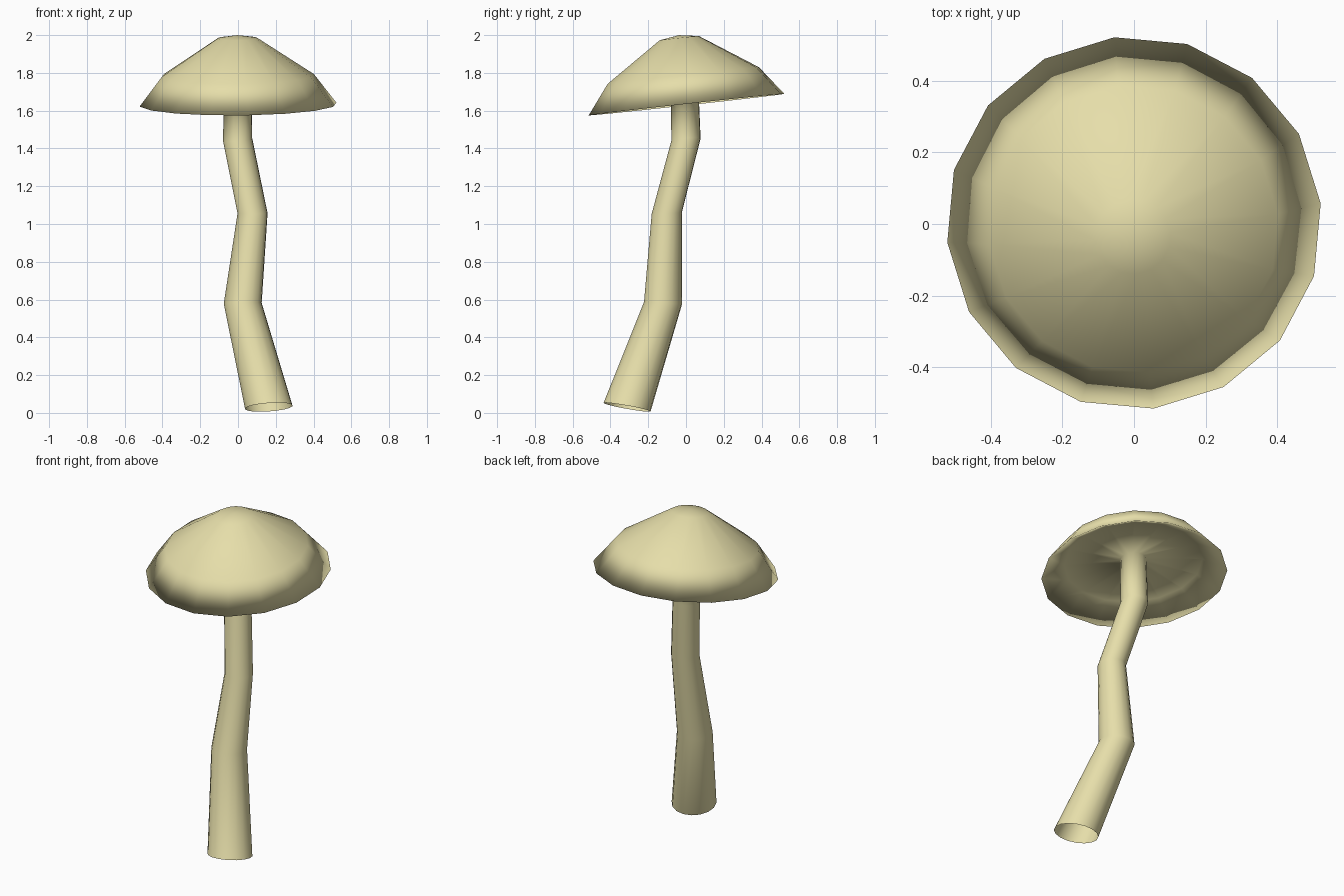
import bpy, bmesh, math
from mathutils import Vector

if "Cube" in bpy.data.objects:
    bpy.data.objects.remove(bpy.data.objects["Cube"])

SIDES = 16
PHASE = math.radians(6)

mat = bpy.data.materials.new("mushroom_cream")
mat.diffuse_color = (0.79, 0.73, 0.40, 1)
mat.use_nodes = True
mat.node_tree.nodes["Principled BSDF"].inputs["Base Color"].default_value = mat.diffuse_color


def ring(bm, centre, radius, normal):
    """Circle of vertices lying in the plane given by its normal."""
    q = Vector((0, 0, 1)).rotation_difference(Vector(normal))
    angles = [PHASE + 2 * math.pi * i / SIDES for i in range(SIDES)]
    return [bm.verts.new(Vector(centre) + q @ Vector((radius * math.cos(a), radius * math.sin(a), 0)))
            for a in angles]


def skin(bm, rings):
    """Quads between consecutive rings."""
    for a, b in zip(rings, rings[1:]):
        for i in range(SIDES):
            j = (i + 1) % SIDES
            bm.faces.new((a[i], a[j], b[j], b[i]))


# Tilted cap axis, starting at the rim centre
axis = Vector((-0.008, -0.11, 1)).normalized()
base = Vector((0, 0.003, 1.632))

# Crooked tapering stem, open at the foot: centre, radius, ring normal
stem = [
    ((0.163, -0.312, 0.030), 0.127, (-0.07, 0.18, 1)),
    ((0.025, -0.122, 0.580), 0.101, (-0.03, 0.07, 1)),
    ((0.077, -0.102, 1.057), 0.080, (0.0, -0.03, 1)),
    ((-0.002, 0.000, 1.447), 0.078, (-0.10, -0.08, 1)),
]
# Cap: from the stem top under the cap, out to the rim, up to the crown
profile = [(0.074, 0.10), (0.39, 0.085), (0.524, 0.0), (0.405, 0.155), (0.105, 0.354)]

bm = bmesh.new()
rings = [ring(bm, *s) for s in stem]
rings += [ring(bm, base + axis * h, r, axis) for r, h in profile]
skin(bm, rings)
crown = bm.verts.new(base + axis * 0.37)
for i in range(SIDES):
    bm.faces.new((rings[-1][i], rings[-1][(i + 1) % SIDES], crown))

me = bpy.data.meshes.new("mushroom")
bm.to_mesh(me)
bm.free()
me.polygons.foreach_set("use_smooth", [True] * len(me.polygons))
me.materials.append(mat)
bpy.context.collection.objects.link(bpy.data.objects.new("mushroom", me))
